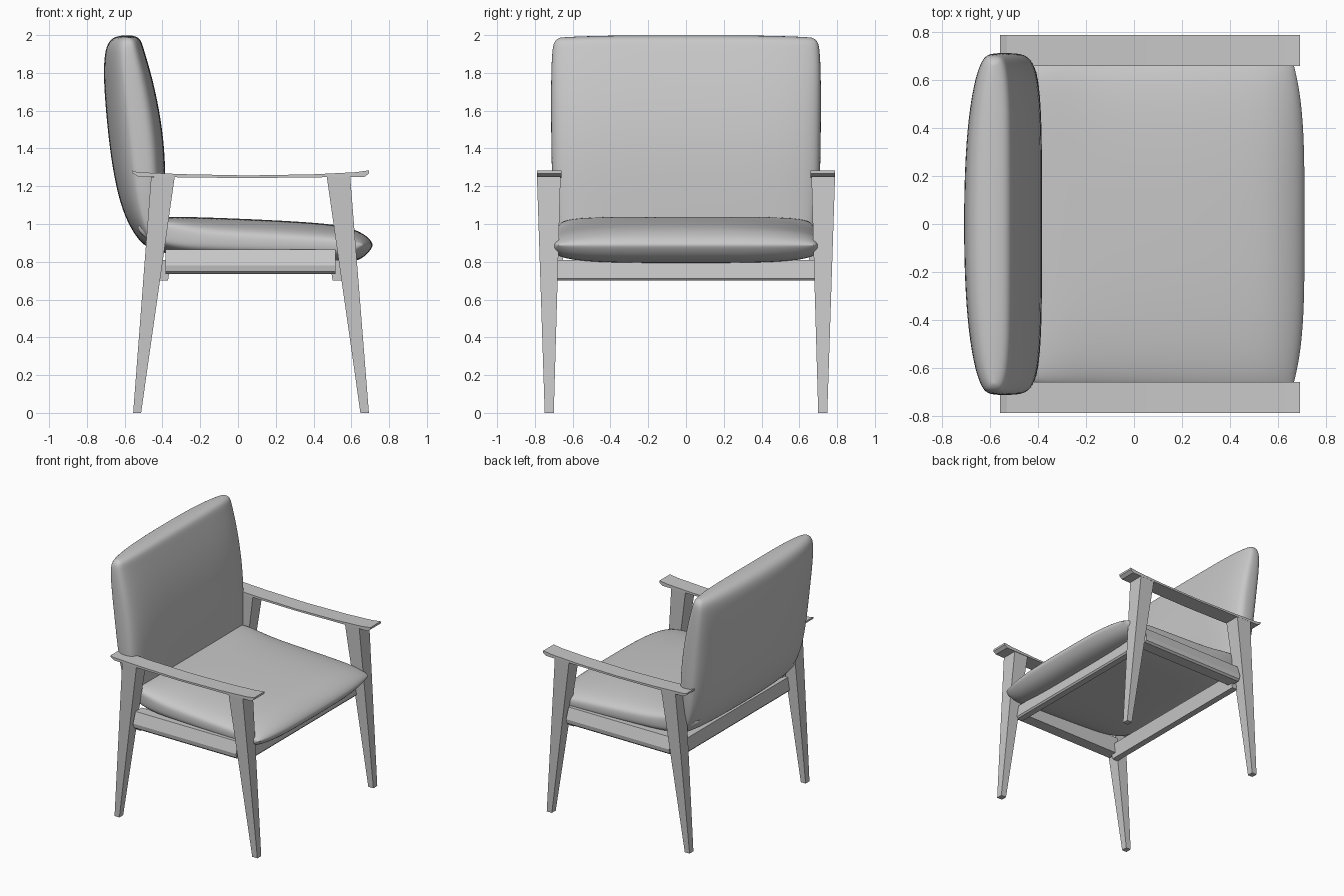
import bpy, bmesh, math

if "Cube" in bpy.data.objects:
    bpy.data.objects.remove(bpy.data.objects["Cube"], do_unlink=True)

grey = bpy.data.materials.new("plain grey")
grey.use_nodes = True
grey.diffuse_color = (0.58, 0.58, 0.58, 1)
grey.node_tree.nodes["Principled BSDF"].inputs["Base Color"].default_value = (0.58, 0.58, 0.58, 1)


def make(name, rings, smooth=False):
    """Skin a list of equal closed rings and cap both ends."""
    bm = bmesh.new()
    loops = [[bm.verts.new(p) for p in ring] for ring in rings]
    n = len(loops[0])
    for a, b in zip(loops, loops[1:]):
        for i in range(n):
            j = (i + 1) % n
            bm.faces.new((a[i], a[j], b[j], b[i]))
    for end in (loops[0], loops[-1]):
        if smooth:  # strip of quads from face side to underside
            for i in range(n // 2 - 1):
                bm.faces.new((end[i], end[i + 1], end[n - 2 - i], end[n - 1 - i]))
        else:
            bm.faces.new(end)
    bmesh.ops.recalc_face_normals(bm, faces=bm.faces)
    mesh = bpy.data.meshes.new(name)
    bm.to_mesh(mesh)
    bm.free()
    mesh.materials.append(grey)
    obj = bpy.data.objects.new(name, mesh)
    bpy.context.collection.objects.link(obj)
    if smooth:
        mesh.polygons.foreach_set("use_smooth", [True] * len(mesh.polygons))
        sub = obj.modifiers.new("soften", "SUBSURF")
        sub.levels = sub.render_levels = 2
    return obj


def box_ring(x0, x1, y0, y1, z):
    return [(x0, y0, z), (x1, y0, z), (x1, y1, z), (x0, y1, z)]


def cushion(name, stations, p_under, bow):
    """Loft rounded sections: face x, z, underside x, z, half width, bow share, face squareness."""
    rings = []
    n = 40
    for fx, fz, ux, uz, w, share, p_face in stations:
        ring = []
        for i in range(n):
            a = 2 * math.pi * (i + 0.5) / n
            c, s = math.cos(a), math.sin(a)
            p = p_face if s > 0 else p_under
            y = math.copysign(abs(c) ** (2 / p), c)
            v = math.copysign(abs(s) ** (2 / p), s)
            b = share * abs(y) ** 4
            ring.append(((fx + ux) / 2 + v * (fx - ux) / 2 + bow[0] * b, w * y,
                         (fz + uz) / 2 + v * (fz - uz) / 2 + bow[1] * b))
        rings.append(ring)
    return make(name, rings, True)


# Upholstered seat, from the flared rear to the rounded nose
cushion("seat_cushion", [
    (-0.54, 0.99, -0.52, 0.95, 0.62, 0, 7),
    (-0.50, 1.03, -0.46, 0.87, 0.66, 0, 7),
    (-0.38, 1.04, -0.34, 0.83, 0.68, 0, 6),
    (-0.25, 1.037, -0.25, 0.815, 0.69, 0, 3.6),
    (-0.10, 1.033, -0.10, 0.805, 0.695, 0, 2.8),
    (0.25, 1.018, 0.25, 0.795, 0.705, 0, 2.6),
    (0.50, 1.0, 0.50, 0.792, 0.708, 0.3, 2.6),
    (0.60, 0.98, 0.61, 0.795, 0.705, 0.7, 2.7),
    (0.67, 0.945, 0.67, 0.825, 0.70, 1, 3),
    (0.70, 0.918, 0.70, 0.86, 0.69, 1, 3),
    (0.713, 0.895, 0.713, 0.882, 0.68, 1, 3)], 3.8, (-0.05, 0))

# Upholstered back, from the tucked bottom to the top edge
cushion("back_cushion", [
    (-0.40, 0.89, -0.46, 0.865, 0.62, 0, 4.5),
    (-0.385, 0.93, -0.52, 0.90, 0.67, 0, 4.5),
    (-0.385, 1.03, -0.60, 1.03, 0.69, 0, 4.5),
    (-0.383, 1.20, -0.648, 1.20, 0.71, 0, 4.5),
    (-0.388, 1.40, -0.68, 1.40, 0.715, 0, 4.5),
    (-0.415, 1.60, -0.70, 1.60, 0.716, 0, 4.5),
    (-0.455, 1.78, -0.714, 1.80, 0.716, 0, 4.5),
    (-0.50, 1.93, -0.704, 1.93, 0.71, 0.5, 4.5),
    (-0.515, 1.98, -0.675, 1.98, 0.70, 1, 4.5),
    (-0.55, 2.0, -0.63, 1.999, 0.67, 1, 4.5)], 2.3, (0, -0.012))

# Thin arm outline, flared at both ends
arm = [(-0.56, 1.283), (-0.53, 1.274), (-0.30, 1.264), (0.05, 1.257), (0.40, 1.263),
       (0.62, 1.274), (0.694, 1.284), (0.694, 1.268), (0.67, 1.25), (0.40, 1.247),
       (0.05, 1.243), (-0.30, 1.247), (-0.53, 1.252), (-0.56, 1.27)]
# Side rail section with a sloping upper face
rail = [(0.65, 0.865), (0.73, 0.865), (0.76, 0.78), (0.755, 0.748), (0.74, 0.735), (0.65, 0.735)]

for side, s in (("left", 1), ("right", -1)):
    make(side + "_armrest", [[(x, s * y, z) for x, z in arm] for y in (0.66, 0.79)])
    make(side + "_side_rail", [[(x, s * y, z) for y, z in rail] for x in (-0.385, 0.515)])
    # Legs taper in both directions and splay along the chair
    for end, foot, top in (("front", (0.648, 0.693), (0.47, 0.594)),
                           ("rear", (-0.555, -0.513), (-0.46, -0.335))):
        make(f"{side}_{end}_leg", [box_ring(*foot, s * 0.70, s * 0.748, 0),
                                   box_ring(*top, s * 0.664, s * 0.789, 1.25)])

# Cross rails lean with the legs and have a chamfered lower edge
for end, low, mid, high in (
        ("front", (0.50, 0.55), (0.499, 0.56), (0.485, 0.545)),
        ("rear", (-0.42, -0.37), (-0.43, -0.369), (-0.415, -0.355))):
    make(end + "_cross_rail", [box_ring(*x, -0.69, 0.69, z)
                               for x, z in ((low, 0.70), (mid, 0.712), (high, 0.81))])
